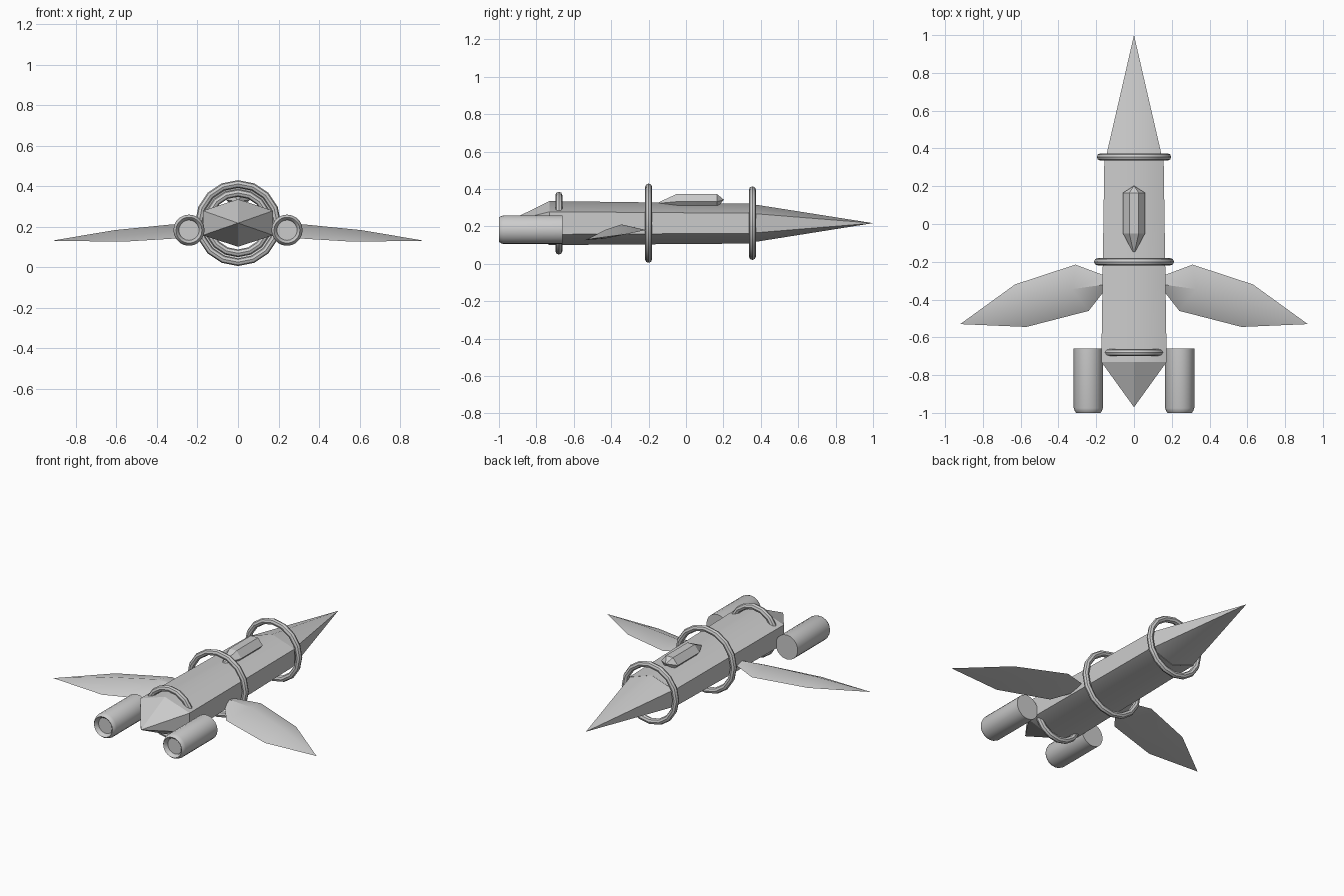
import bpy, bmesh, math
from mathutils import Matrix, Vector

if "Cube" in bpy.data.objects:
    bpy.data.objects.remove(bpy.data.objects["Cube"], do_unlink=True)

grey = bpy.data.materials.new("hull grey")
grey.use_nodes = True
colour = (0.6, 0.6, 0.6, 1)
grey.diffuse_color = colour
grey.node_tree.nodes["Principled BSDF"].inputs["Base Color"].default_value = colour

AXIS_Z = 0.217


def finish(name, bm, angle=42):
    bmesh.ops.recalc_face_normals(bm, faces=bm.faces)
    mesh = bpy.data.meshes.new(name)
    bm.to_mesh(mesh)
    bm.free()
    mesh.materials.append(grey)
    ob = bpy.data.objects.new(name, mesh)
    bpy.context.collection.objects.link(ob)
    bpy.ops.object.select_all(action="DESELECT")
    ob.select_set(True)
    bpy.context.view_layer.objects.active = ob
    bpy.ops.object.shade_smooth_by_angle(angle=math.radians(angle))
    return ob


def loft(name, sections, angle=42):
    """Skin a list of rings; a ring of one point is an apex, open ends are capped."""
    bm = bmesh.new()
    rings = [[bm.verts.new(p) for p in s] for s in sections]
    for a, b in zip(rings, rings[1:]):
        n = max(len(a), len(b))
        for i in range(n):
            j = (i + 1) % n
            if len(a) == 1:
                bm.faces.new((a[0], b[i], b[j]))
            elif len(b) == 1:
                bm.faces.new((a[i], a[j], b[0]))
            else:
                bm.faces.new((a[i], a[j], b[j], b[i]))
    for r in (rings[0], rings[-1]):
        if len(r) > 2:
            bm.faces.new(r)
    return finish(name, bm, angle)


def hull_section(y, w, top, shoulder, waist, bottom):
    return [(0, y, top), (w, y, shoulder), (w, y, waist),
            (0, y, bottom), (-w, y, waist), (-w, y, shoulder)]


def revolve(name, profile, centre, steps, angle=42, closed=False):
    """Spin (radius, y) points about the y axis through centre."""
    bm = bmesh.new()
    verts = [bm.verts.new((r, y, 0)) for r, y in profile]
    edges = [bm.edges.new(e) for e in zip(verts, verts[1:])]
    if closed:
        edges.append(bm.edges.new((verts[-1], verts[0])))
    bmesh.ops.spin(bm, geom=verts + edges, cent=(0, 0, 0), axis=(0, 1, 0),
                   angle=math.tau, steps=steps, use_merge=True)
    bmesh.ops.remove_doubles(bm, verts=bm.verts, dist=0.0005)
    bm.transform(Matrix.Translation(Vector(centre)))
    return finish(name, bm, angle)


# Fuselage: flattened six-sided hull with pointed nose and tail
rear = hull_section(-0.73, 0.173, 0.335, 0.278, 0.157, 0.10)
fore = hull_section(0.34, 0.157, 0.321, 0.27, 0.163, 0.108)
nose_base = hull_section(0.34, 0.152, 0.321, 0.27, 0.163, 0.112)
loft("hull", [rear, fore])
loft("nose_cone", [nose_base, [(0, 1.0, AXIS_Z)]])
loft("tail_cone", [[(0, -0.97, AXIS_Z)], rear], 25)


# Canopy on the spine
def canopy_section(y):
    half = [(0.025, 0.373), (0.058, 0.332), (0.03, 0.30)]
    return [(x, y, z) for x, z in half] + [(-x, y, z) for x, z in reversed(half)]


loft("canopy", [[(0, -0.16, 0.322)], canopy_section(-0.05),
                canopy_section(0.165), [(0, 0.203, 0.342)]], 20)

# Three hoops around the fuselage
for name, y, radius in (("front_ring", 0.355, 0.197),
                        ("middle_ring", -0.2, 0.212),
                        ("rear_ring", -0.68, 0.168)):
    tube = 0.019
    profile = [(radius - tube + tube * math.cos(t * math.tau / 8),
                y + tube * math.sin(t * math.tau / 8)) for t in range(8)]
    revolve(name, profile, (0, 0, AXIS_Z), 16, 30, closed=True)

# Wing: a drooping leaf, thickest along its middle
leading = [(0.15, -0.275, 0.195), (0.31, -0.215, 0.18), (0.63, -0.32, 0.158)]
upper = [(0.15, -0.32, 0.205), (0.33, -0.345, 0.21), (0.61, -0.43, 0.182)]
trailing = [(0.15, -0.345, 0.175), (0.24, -0.46, 0.145), (0.57, -0.545, 0.125)]
lower = [(0.15, -0.32, 0.18), (0.33, -0.345, 0.157), (0.61, -0.43, 0.135)]
wing_rings = [list(r) for r in zip(leading, upper, trailing, lower)]
wing_rings.append([(0.92, -0.53, 0.13)])

# Wings and engine pods on both sides
for side, s in (("left", 1), ("right", -1)):
    loft(side + "_wing", [[(s * x, y, z) for x, y, z in r] for r in wing_rings])
    pod = (s * 0.242, 0, 0.182)
    revolve(side + "_engine", [(0, -0.66), (0.077, -0.66), (0.077, -0.975),
                               (0.072, -0.99), (0.064, -1.0), (0.054, -0.99),
                               (0.05, -0.975), (0, -0.975)], pod, 20, 35)
